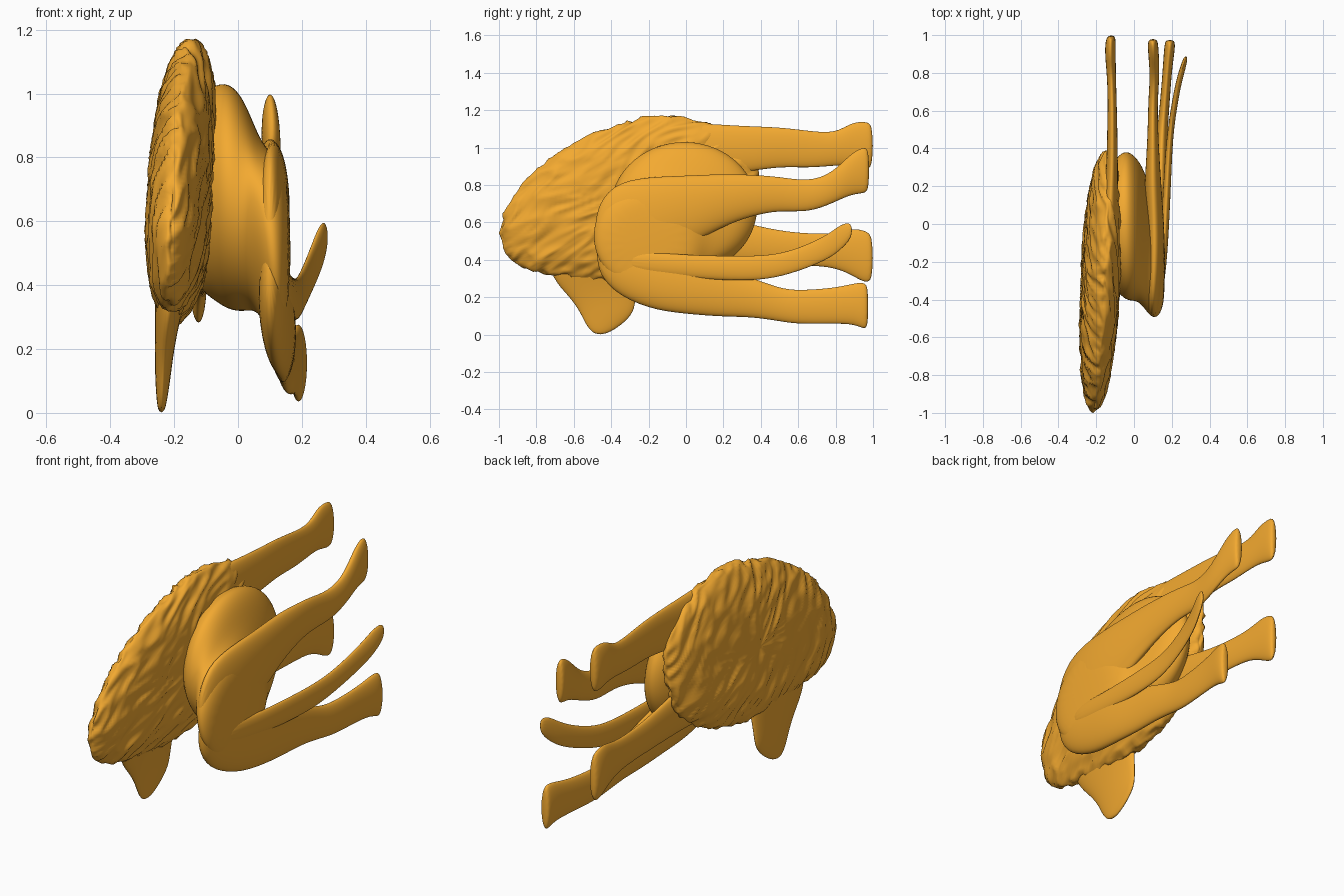
import bpy, bmesh, math
from mathutils import Vector, noise

mat = bpy.data.materials.new("orange")
mat.diffuse_color = (0.9, 0.4, 0.03, 1)


def finish(bm, name):
    bmesh.ops.recalc_face_normals(bm, faces=bm.faces)
    for f in bm.faces:
        f.smooth = True
    me = bpy.data.meshes.new(name)
    bm.to_mesh(me)
    bm.free()
    me.materials.append(mat)
    ob = bpy.data.objects.new(name, me)
    bpy.context.collection.objects.link(ob)
    return ob


def skin(bm, rings):
    n = len(rings[0])
    for a, b in zip(rings, rings[1:]):
        for i in range(n):
            bm.faces.new((a[i], a[(i + 1) % n], b[(i + 1) % n], b[i]))
    bm.faces.new(rings[0])
    bm.faces.new(rings[-1])


def loft(name, axis, sections, n=16):
    """Ellipse sections (t, centre1, centre2, radius1, radius2) along an axis."""
    others = [k for k in range(3) if k != axis]
    bm, rings = bmesh.new(), []
    for t, c1, c2, r1, r2 in sections:
        ring = []
        for i in range(n):
            a = 2 * math.pi * i / n
            p = Vector((0, 0, 0))
            p[axis] = t
            p[others[0]] = c1 + 1.02 * r1 * math.cos(a)
            p[others[1]] = c2 + 1.02 * r2 * math.sin(a)
            ring.append(bm.verts.new(p))
        rings.append(ring)
    skin(bm, rings)
    ob = finish(bm, name)
    sub = ob.modifiers.new("smooth", 'SUBSURF')
    sub.levels = sub.render_levels = 2
    return ob


def closed_curve(pts, per):
    """Smooth closed curve through 2D points."""
    out, n = [], len(pts)
    for i in range(n):
        p0, p1, p2, p3 = (Vector(pts[(i + k) % n]) for k in (-1, 0, 1, 2))
        for j in range(per):
            t = j / per
            out.append(0.5 * (2 * p1 + (p2 - p0) * t + (2 * p0 - 5 * p1 + 4 * p2 - p3) * t * t
                              + (3 * p1 - p0 - 3 * p2 + p3) * t ** 3))
    return out


def strands(p, dy, dz, seed):
    """Noise stretched along the direction (dy, dz), shaped like hair clumps."""
    along, across = p.y * dy + p.z * dz, p.z * dy - p.y * dz
    wob = 0.06 * noise.noise(p * 3)
    q = Vector((along * 5, (across + wob) * 19, p.x * 12 + seed))
    return 1 - 2 * abs(noise.noise(q)) + 0.4 * noise.noise(q * 2)


# torso
loft("torso", 0, [
    (-0.16, 0, 0.70, 0.25, 0.28), (-0.08, 0, 0.69, 0.37, 0.33), (-0.03, -0.01, 0.68, 0.395, 0.355),
    (0.02, -0.03, 0.65, 0.37, 0.33), (0.06, -0.09, 0.60, 0.36, 0.27), (0.10, -0.19, 0.53, 0.31, 0.28),
    (0.14, -0.21, 0.50, 0.27, 0.27), (0.165, -0.21, 0.50, 0.18, 0.18)], 24)

# legs, each running back along y
loft("upper_hind_leg", 1, [
    (-0.49, 0.10, 0.55, 0.02, 0.10), (-0.40, 0.10, 0.60, 0.045, 0.21), (-0.2, 0.11, 0.62, 0.055, 0.225),
    (0, 0.11, 0.66, 0.05, 0.19), (0.2, 0.10, 0.72, 0.045, 0.14), (0.35, 0.10, 0.745, 0.035, 0.11),
    (0.5, 0.10, 0.755, 0.027, 0.09), (0.65, 0.10, 0.735, 0.025, 0.083), (0.78, 0.11, 0.78, 0.025, 0.08),
    (0.88, 0.105, 0.86, 0.028, 0.11), (0.95, 0.10, 0.88, 0.028, 0.125), (0.98, 0.10, 0.88, 0.022, 0.11)])
loft("lower_hind_leg", 1, [
    (-0.48, 0.10, 0.44, 0.02, 0.08), (-0.40, 0.105, 0.38, 0.045, 0.15), (-0.2, 0.12, 0.30, 0.05, 0.165),
    (0, 0.14, 0.26, 0.045, 0.15), (0.2, 0.14, 0.225, 0.038, 0.13), (0.35, 0.145, 0.20, 0.033, 0.105),
    (0.5, 0.15, 0.16, 0.028, 0.088), (0.6, 0.16, 0.145, 0.026, 0.09), (0.8, 0.175, 0.155, 0.024, 0.095),
    (0.9, 0.185, 0.165, 0.028, 0.11), (0.95, 0.19, 0.155, 0.028, 0.125), (0.975, 0.19, 0.15, 0.022, 0.11)])
loft("upper_front_leg", 1, [
    (-0.1, -0.13, 0.96, 0.05, 0.17), (0.1, -0.125, 0.99, 0.04, 0.14), (0.3, -0.115, 0.99, 0.03, 0.125),
    (0.5, -0.115, 1.005, 0.027, 0.105), (0.65, -0.115, 0.99, 0.023, 0.1), (0.8, -0.12, 0.99, 0.024, 0.085),
    (0.88, -0.125, 1.02, 0.028, 0.115), (0.96, -0.125, 1.01, 0.028, 0.13), (1.0, -0.12, 1.01, 0.02, 0.115)])
loft("lower_front_leg", 1, [
    (-0.1, -0.13, 0.53, 0.05, 0.17), (0.1, -0.125, 0.52, 0.04, 0.13), (0.3, -0.115, 0.49, 0.03, 0.11),
    (0.5, -0.115, 0.465, 0.027, 0.09), (0.65, -0.115, 0.455, 0.023, 0.085), (0.8, -0.12, 0.45, 0.024, 0.09),
    (0.9, -0.125, 0.44, 0.028, 0.13), (0.96, -0.125, 0.415, 0.028, 0.14), (1.0, -0.12, 0.41, 0.02, 0.12)])

# tail
loft("tail", 1, [
    (-0.35, 0.14, 0.40, 0.02, 0.06), (-0.1, 0.16, 0.37, 0.022, 0.06), (0.2, 0.175, 0.355, 0.02, 0.065),
    (0.4, 0.185, 0.355, 0.018, 0.065), (0.55, 0.20, 0.38, 0.016, 0.06), (0.75, 0.235, 0.46, 0.016, 0.065),
    (0.83, 0.26, 0.525, 0.016, 0.07), (0.89, 0.275, 0.56, 0.01, 0.04)])

# hanging tuft below the mane
loft("chin_tuft", 2, [
    (0.0, -0.24, -0.46, 0.010, 0.03), (0.05, -0.238, -0.44, 0.018, 0.095), (0.12, -0.235, -0.42, 0.025, 0.145),
    (0.2, -0.23, -0.445, 0.03, 0.175), (0.3, -0.22, -0.49, 0.04, 0.23), (0.45, -0.2, -0.5, 0.06, 0.25)])

# mane: rounded slab with combed clumps of hair
outline = closed_curve([
    (-0.99, 0.60), (-0.95, 0.43), (-0.82, 0.34), (-0.5, 0.29), (-0.2, 0.29), (0.1, 0.37), (0.3, 0.52),
    (0.38, 0.75), (0.36, 0.95), (0.17, 1.11), (-0.15, 1.17), (-0.4, 1.11), (-0.65, 0.99), (-0.86, 0.82)], 14)
centre = Vector((-0.27, 0.7))
bm, rings = bmesh.new(), []
steps = 72
for k in range(steps + 1):
    a = math.pi * (k / steps - 0.5) * 0.995
    s, h = math.cos(a) ** 0.75, math.sin(a)
    ring = []
    for o in outline:
        y, z = centre + (o - centre) * s
        x = -0.18 + 0.04 * (y + 0.3) + 0.05 * (z - 0.65) + 0.1 * h
        ring.append(bm.verts.new((x, y, z)))
    rings.append(ring)
skin(bm, rings)
bmesh.ops.recalc_face_normals(bm, faces=bm.faces)
bm.normal_update()
moves = []
for v in bm.verts:
    blend = min(1, max(0, (v.normal.x + 0.4) / 0.8))
    d = blend * strands(v.co, 0.85, 0.53, 1) + (1 - blend) * strands(v.co, -0.6, 0.8, 7)
    rim = 1 - abs(v.normal.x)
    moves.append(v.normal * (d - 0.6) * (0.011 + 0.012 * rim))
for v, m in zip(bm.verts, moves):
    v.co += m
finish(bm, "mane")
